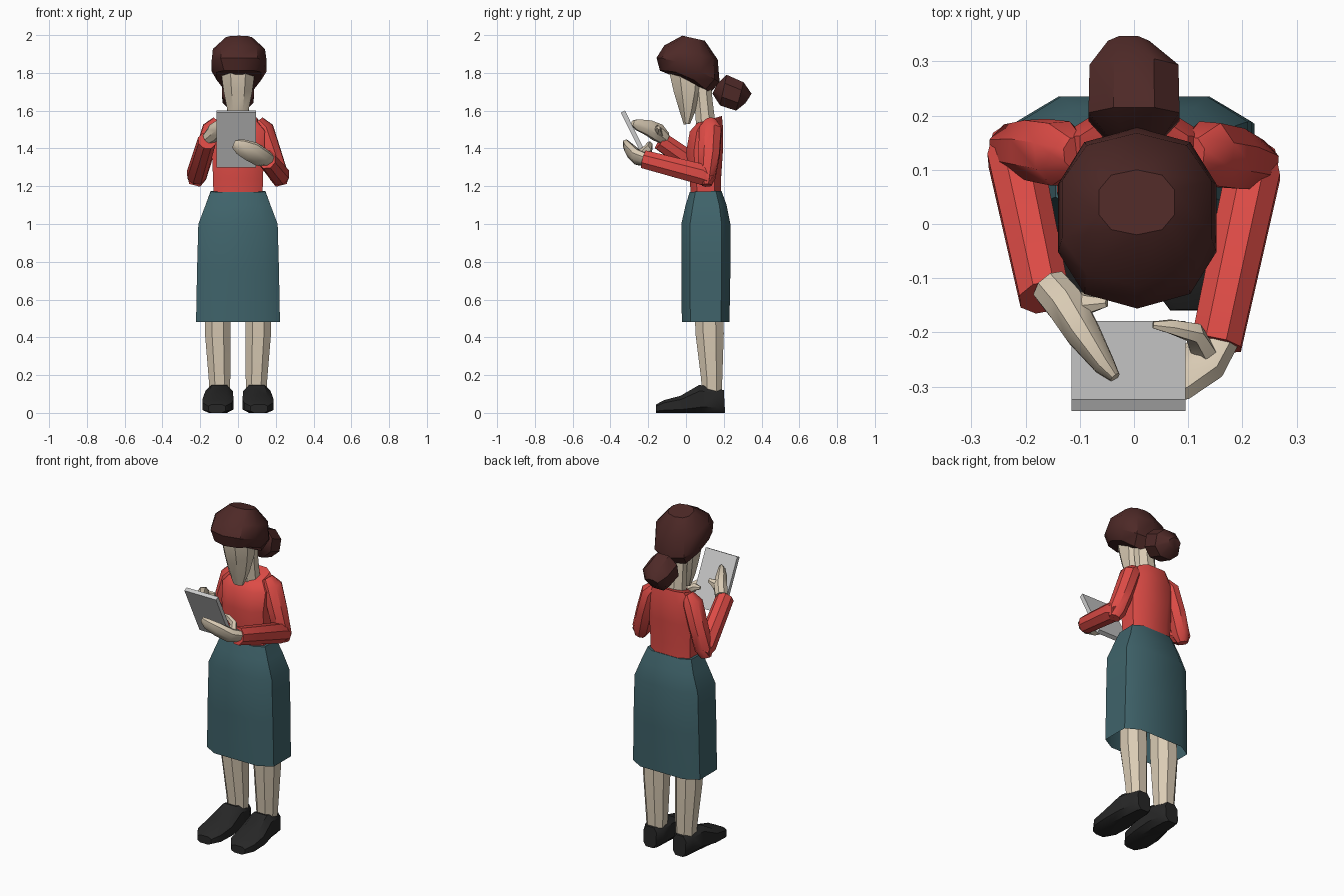
import bpy, bmesh, math
from mathutils import Vector


def material(name, col):
    m = bpy.data.materials.new(name)
    m.diffuse_color = (*col, 1)
    return m


SKIN = material("skin", (0.70, 0.60, 0.46))
RED = material("red_cloth", (0.72, 0.07, 0.06))
TEAL = material("teal_cloth", (0.05, 0.125, 0.145))
HAIR = material("dark_hair", (0.075, 0.022, 0.02))
BLACK = material("shoe_black", (0.02, 0.02, 0.02))


def section(n, p):
    """Rounded-square cross-section with its extremes at +-1."""
    pts = []
    for i in range(n):
        a = 2 * math.pi * (i + 0.5) / n
        c, s = math.cos(a), math.sin(a)
        pts.append((math.copysign(abs(c) ** (2 / p), c), math.copysign(abs(s) ** (2 / p), s)))
    mx, my = max(q[0] for q in pts), max(q[1] for q in pts)
    return [(x / mx, y / my) for x, y in pts]


def skin_rings(name, rings, mat, caps=(True, True)):
    bm = bmesh.new()
    vs = [[bm.verts.new(c) for c in r] for r in rings]
    n = len(vs[0])
    for a, b in zip(vs, vs[1:]):
        for i in range(n):
            j = (i + 1) % n
            bm.faces.new((a[i], a[j], b[j], b[i]))
    if caps[0]:
        bm.faces.new(vs[0])
    if caps[1]:
        bm.faces.new(vs[-1])
    bmesh.ops.recalc_face_normals(bm, faces=bm.faces)
    me = bpy.data.meshes.new(name)
    bm.to_mesh(me)
    bm.free()
    ob = bpy.data.objects.new(name, me)
    bpy.context.collection.objects.link(ob)
    me.materials.append(mat)
    return ob


def loft(name, rows, mat, n=8, p=2.6, caps=(True, True), sx=1):
    """rows: front y,z / back y,z / half width / centre x / bend of the ring."""
    rings = []
    for ay, az, by, bz, w, cx, k in rows:
        ring = []
        for x, y in section(n, p):
            t = max(0, (1 + y) / 2)
            ring.append((sx * (cx + w * x), ay + (by - ay) * t, az + (bz - az) * t ** k))
        rings.append(ring)
    return skin_rings(name, rings, mat, caps)


def limb(name, path, mat, n=8, side=(0, 0.9, 0.45)):
    """path: x, y, z, wide radius, thin radius (thin along 'side')."""
    P = [Vector(q[:3]) for q in path]
    rings = []
    for i, q in enumerate(path):
        t = (P[min(i + 1, len(P) - 1)] - P[max(i - 1, 0)]).normalized()
        u = t.cross(Vector(side)).normalized()
        v = t.cross(u)
        rings.append([P[i] + u * x * q[3] + v * y * q[4] for x, y in section(n, 2)])
    return skin_rings(name, rings, mat)


# shoes and legs
for sx, s in ((-1, "left"), (1, "right")):
    loft(s + "_shoe", [(-.16, 0, -.158, .045, .045, .112, 1), (-.115, 0, -.115, .068, .077, .11, 1),
                       (-.01, 0, -.03, .09, .083, .106, 1), (.09, 0, .07, .148, .072, .1, 1),
                       (.18, 0, .15, .135, .062, .098, 1), (.207, 0, .2, .12, .042, .098, 1)],
         BLACK, p=3.2, sx=sx)
    loft(s + "_leg", [(.085, .09, .19, .09, .052, .097, 1), (.08, .18, .192, .18, .057, .098, 1),
                      (.05, .42, .2, .42, .068, .107, 1), (.04, .8, .19, .8, .07, .107, 1)],
         SKIN, p=2.2, sx=sx)

# skirt, open at the hem
loft("skirt", [(-.022, .482, .23, .482, .222, 0, 1), (-.025, .75, .235, .75, .217, 0, 1),
               (-.025, 1.0, .235, 1.0, .21, 0, 1), (-.002, 1.1, .215, 1.1, .172, 0, 1),
               (.02, 1.17, .188, 1.175, .145, 0, 1)], TEAL, p=4, caps=(False, True))

# torso and neck
loft("torso", [(.025, 1.15, .185, 1.15, .13, 0, 1), (.02, 1.24, .185, 1.24, .132, 0, 1),
               (0, 1.38, .195, 1.38, .138, 0, 1), (.02, 1.49, .197, 1.5, .142, 0, 1),
               (.06, 1.535, .19, 1.572, .1, 0, 1)], RED, p=3.2)
loft("neck", [(.055, 1.5, .155, 1.54, .06, 0, 1), (.045, 1.64, .14, 1.66, .056, 0, 1),
              (.03, 1.78, .13, 1.78, .058, 0, 1)], SKIN, p=2)

# head: tapering face, hair cap and bun
loft("face", [(-.012, 1.527, .022, 1.53, .03, 0, 1), (-.035, 1.6, .055, 1.61, .056, 0, 1),
              (-.065, 1.7, .09, 1.71, .076, 0, 1), (-.09, 1.81, .11, 1.81, .09, 0, 1),
              (-.09, 1.88, .11, 1.88, .09, 0, 1)], SKIN, p=2.2)
loft("hair", [(-.138, 1.812, .125, 1.69, .118, .005, 2.4), (-.156, 1.88, .178, 1.75, .146, .006, 1.6),
              (-.115, 1.945, .168, 1.87, .138, .005, 1.2), (-.02, 1.997, .1, 1.97, .07, .005, 1)],
     HAIR, n=10, p=2.4)
loft("hair_bun", [(.14, 1.69, .165, 1.74, .045, 0, 1), (.18, 1.628, .215, 1.79, .084, 0, 1),
                  (.265, 1.6, .305, 1.75, .082, 0, 1), (.315, 1.64, .347, 1.69, .038, -.01, 1)],
     HAIR, p=2.2)

# sleeves: an upper arm and a forearm on each side
for sx, s, back, wrist in ((-1, "left", .03, (-.165, -.135, 1.44)), (1, "right", 0, (.152, -.222, 1.342))):
    limb(s + "_upper_arm", [(sx * .105, .13, 1.545, .03, .03), (sx * .135, .13, 1.505, .052, .058),
                            (sx * .18, .122 + back / 2, 1.37, .05, .056),
                            (sx * .218, .11 + back, 1.25, .05, .045),
                            (sx * .23, .11 + back, 1.205, .03, .025)], RED, side=(0, 1, .2))
    limb(s + "_forearm", [(sx * .226, .135 + back, 1.235, .034, .034), (sx * .22, .095 + back, 1.26, .05, .055),
                          (*wrist, .046, .048)], RED, side=(0, .3, 1))

# hands with thumbs
limb("right_hand", [(.165, -.2, 1.338, .036, .03), (.125, -.255, 1.352, .05, .034),
                    (.07, -.292, 1.385, .054, .03), (.01, -.308, 1.41, .042, .022),
                    (-.022, -.306, 1.425, .022, .012)], SKIN)
limb("right_thumb", [(.13, -.24, 1.36, .03, .025), (.11, -.2, 1.395, .026, .02),
                     (.07, -.19, 1.42, .018, .014), (.035, -.186, 1.425, .008, .006)], SKIN, n=6)
limb("left_hand", [(-.155, -.115, 1.455, .034, .034), (-.125, -.15, 1.485, .046, .036),
                   (-.095, -.2, 1.51, .04, .032), (-.055, -.26, 1.527, .028, .02),
                   (-.035, -.283, 1.535, .013, .01)], SKIN, side=(.7, .5, 0))
limb("left_thumb", [(-.125, -.14, 1.475, .028, .022), (-.09, -.15, 1.5, .024, .02),
                    (-.05, -.145, 1.51, .01, .008)], SKIN, n=6)

# tablet
bpy.ops.mesh.primitive_cube_add(size=1, location=(-.01, -.262, 1.45), rotation=(.46, 0, 0))
tablet = bpy.context.object
tablet.name = "tablet"
tablet.scale = (.21, .024, .325)

# smooth shading with sharp corners kept
for ob in bpy.data.objects:
    ob.select_set(True)
bpy.ops.object.shade_smooth_by_angle(angle=math.radians(38))
